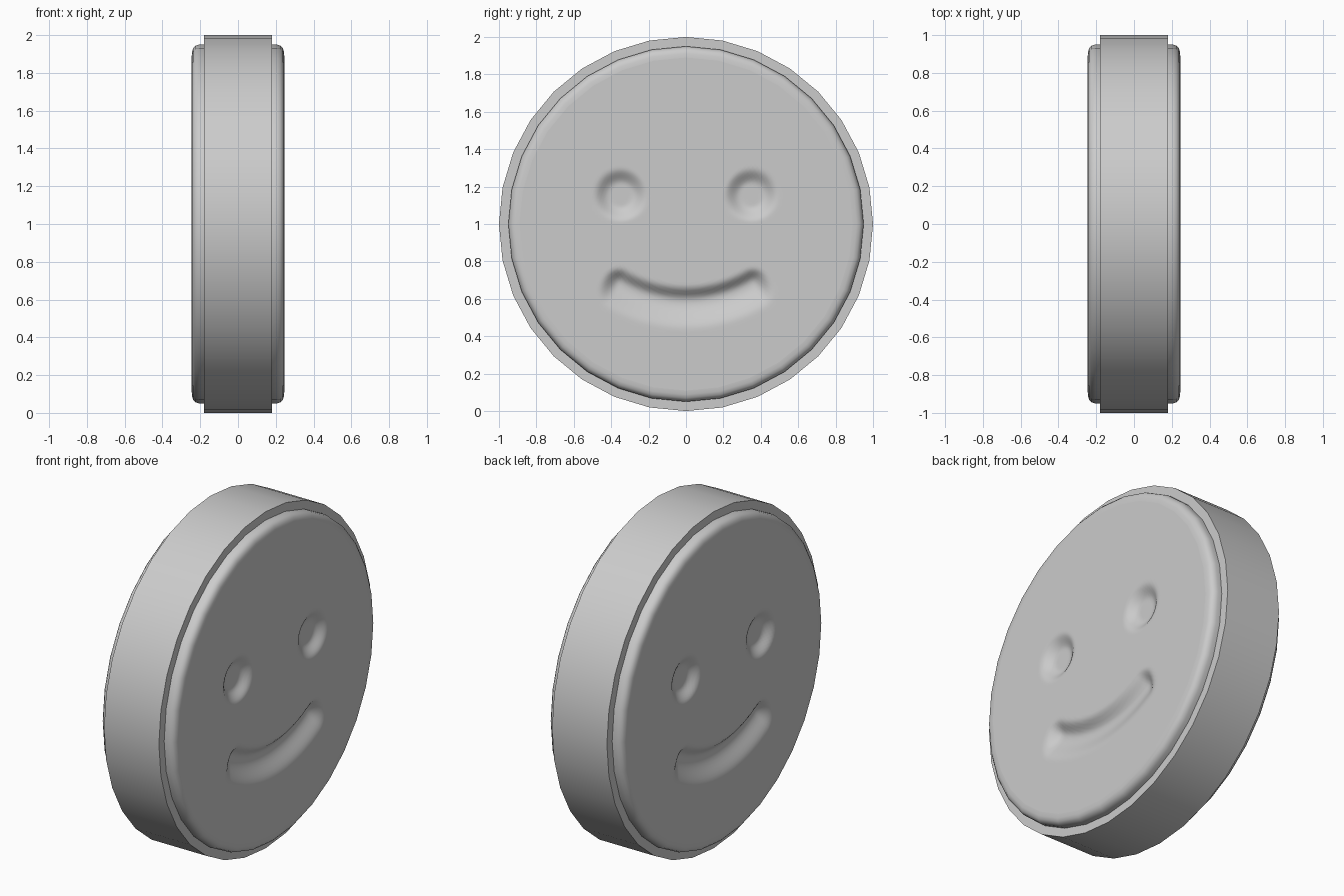
import bpy, bmesh
from math import sin, cos, pi, hypot, atan2, radians

if "Cube" in bpy.data.objects:
    bpy.data.objects.remove(bpy.data.objects["Cube"])

SIDES = 32
FACE_R, FACE_X = 0.89, 0.245


def finish(bm, name):
    bmesh.ops.recalc_face_normals(bm, faces=bm.faces)
    me = bpy.data.meshes.new(name)
    bm.to_mesh(me)
    bm.free()
    ob = bpy.data.objects.new(name, me)
    bpy.context.collection.objects.link(ob)
    bpy.ops.object.select_all(action='DESELECT')
    ob.select_set(True)
    bpy.context.view_layer.objects.active = ob
    bpy.ops.object.shade_smooth_by_angle(angle=radians(40))
    return ob


def bridge(bm, a, b):
    n = len(a)
    for i in range(n):
        bm.faces.new((a[i], a[(i + 1) % n], b[(i + 1) % n], b[i]))


# Body: 32-sided coin with a flat rim and a rounded raised disc on both sides
half = [(1, 0.18), (0.95, 0.18), (0.95, 0.205), (0.944, 0.225),
        (0.93, 0.238), (0.912, 0.2435), (FACE_R, FACE_X)]
profile = [(r, -x) for r, x in reversed(half)] + half
bm = bmesh.new()
rings = [[bm.verts.new((x, r * cos(2 * pi * i / SIDES), 1 + r * sin(2 * pi * i / SIDES)))
          for i in range(SIDES)] for r, x in profile]
for a, b in zip(rings, rings[1:]):
    bridge(bm, a, b)
finish(bm, "coin_body")


def smooth(t):
    t = max(0.0, min(1.0, t))
    return t * t * (3 - 2 * t)


# Depth of the pressed-in eyes and smile
def dent(y, z):
    y = abs(y)
    eye = 0.04 * smooth((0.145 - hypot(y - 0.35, z - 1.155)) / 0.085)
    cz, rad = 1.29, 0.70
    end = 0.53
    ang = atan2(y, cz - z)
    across = hypot(y, cz - z) - rad
    along = max(0, ang - end) * rad
    width = 0.075 if across < 0 else 0.145
    mouth = 0.05 * smooth(1.06 - hypot(across / width, along / 0.085))
    return max(eye, mouth)


# Faces: fine polar grids filling each side
def face_disc(name, side):
    sub, n_rings = 6, 52
    n = SIDES * sub
    step = 2 * pi / SIDES
    bm = bmesh.new()
    rings = []
    for k in range(1, n_rings + 1):
        ring = []
        for i in range(n):
            c, f = divmod(i, sub)
            f /= sub
            r = FACE_R * k / n_rings
            y = r * ((1 - f) * cos(c * step) + f * cos((c + 1) * step))
            z = 1 + r * ((1 - f) * sin(c * step) + f * sin((c + 1) * step))
            ring.append(bm.verts.new((side * (FACE_X - dent(y, z)), y, z)))
        rings.append(ring)
    for a, b in zip(rings, rings[1:]):
        bridge(bm, a, b)
    bm.faces.new(rings[0])
    bmesh.ops.recalc_face_normals(bm, faces=bm.faces)
    if sum(f.normal.x for f in bm.faces) * side < 0:
        bmesh.ops.reverse_faces(bm, faces=bm.faces)
    me = bpy.data.meshes.new(name)
    bm.to_mesh(me)
    bm.free()
    me.shade_smooth()
    ob = bpy.data.objects.new(name, me)
    bpy.context.collection.objects.link(ob)


face_disc("smiling_face_right", 1)
face_disc("smiling_face_left", -1)
# Outward normals on the open body shell
body = bpy.data.objects["coin_body"].data
if sum(p.normal.dot((0, p.center.y, p.center.z - 1)) for p in body.polygons) < 0:
    body.flip_normals()
